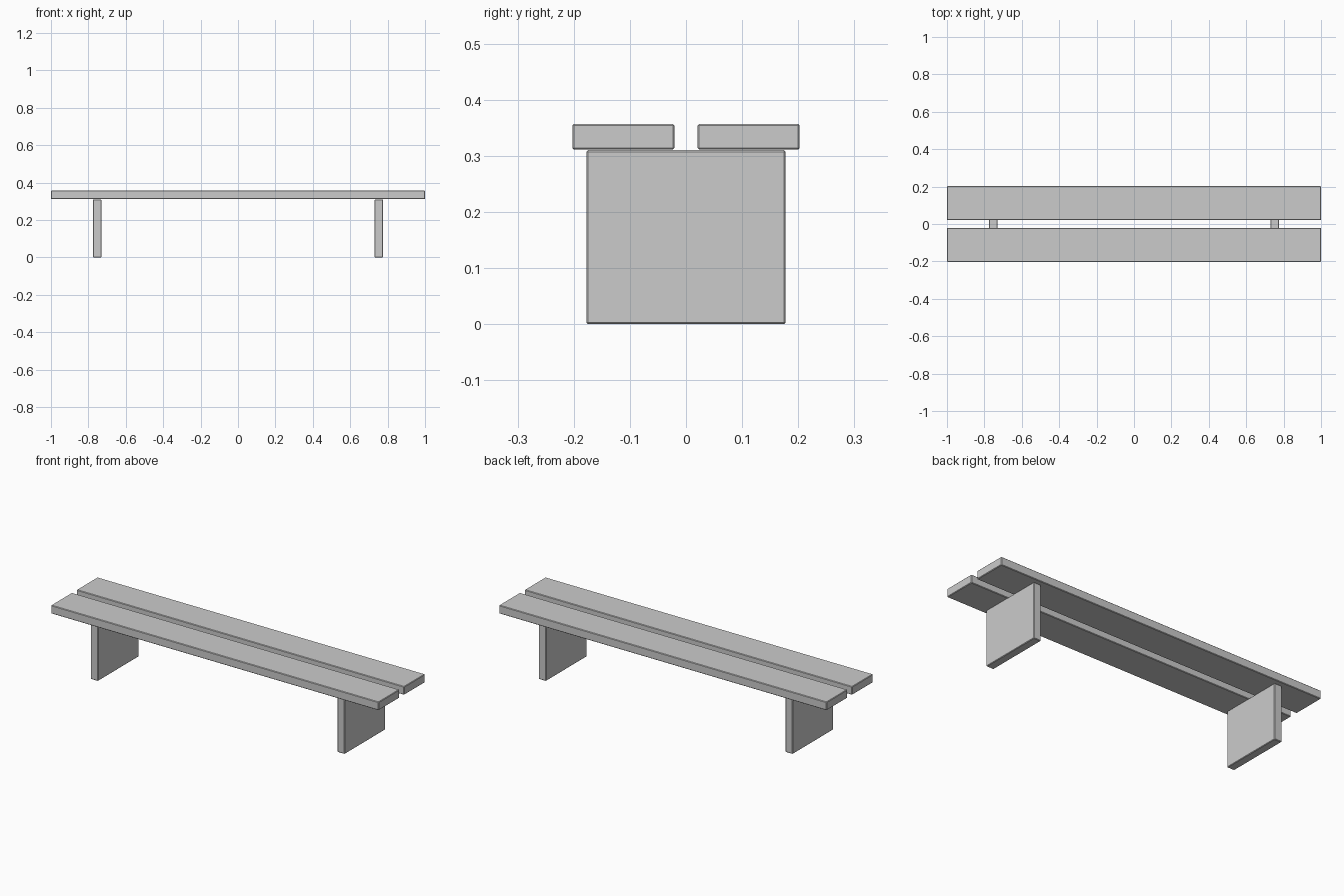
import bpy

if "Cube" in bpy.data.objects:
    bpy.data.objects.remove(bpy.data.objects["Cube"])

# One plain grey for the whole bench
grey = bpy.data.materials.new("light grey")
grey.diffuse_color = (0.6, 0.6, 0.6, 1)
grey.use_nodes = True
grey.node_tree.nodes["Principled BSDF"].inputs["Base Color"].default_value = grey.diffuse_color


def board(name, size, location):
    """Box with thin chamfered edges."""
    bpy.ops.mesh.primitive_cube_add(size=1, location=location)
    ob = bpy.context.object
    ob.name = name
    ob.scale = size
    bpy.ops.object.transform_apply(location=False, rotation=False, scale=True)
    ob.data.materials.append(grey)
    bevel = ob.modifiers.new("edge chamfer", 'BEVEL')
    bevel.width = 0.003
    bevel.segments = 1
    return ob


# Two long seat planks with a gap between them
for side, name in ((-1, "front_seat_plank"), (1, "back_seat_plank")):
    board(name, (2.0, 0.182, 0.046), (0, side * 0.1115, 0.334))

# Two upright slab legs
for side, name in ((-1, "left_leg"), (1, "right_leg")):
    board(name, (0.045, 0.355, 0.31), (side * 0.753, 0, 0.155))
